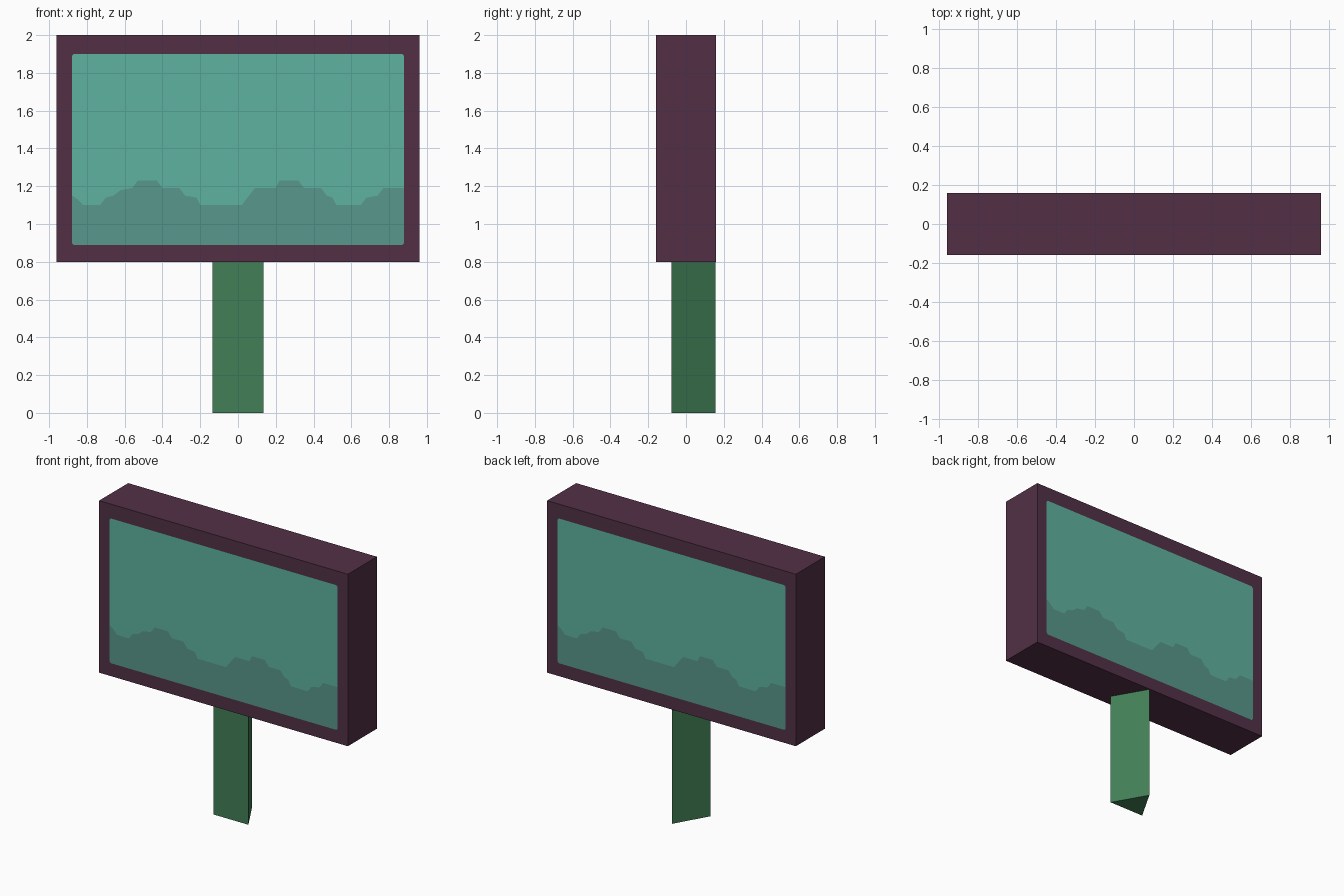
import bpy, bmesh

if "Cube" in bpy.data.objects:
    bpy.data.objects.remove(bpy.data.objects["Cube"])


def material(name, rgb):
    # convert 0-255 display values to linear
    lin = [((c / 255 + 0.055) / 1.055) ** 2.4 for c in rgb]
    m = bpy.data.materials.new(name)
    m.diffuse_color = (*lin, 1)
    m.use_nodes = True
    m.node_tree.nodes["Principled BSDF"].inputs["Base Color"].default_value = m.diffuse_color
    return m


FRAME, SKY, HILL = 0, 1, 2
panel_mats = [material("plum", (82, 48, 70)),
              material("teal", (95, 178, 160)),
              material("grey teal", (88, 151, 139))]
post_mat = material("green", (66, 127, 86))


def add_object(name, bm, mats):
    bmesh.ops.recalc_face_normals(bm, faces=bm.faces)
    mesh = bpy.data.meshes.new(name)
    bm.to_mesh(mesh)
    bm.free()
    for m in mats:
        mesh.materials.append(m)
    ob = bpy.data.objects.new(name, mesh)
    bpy.context.collection.objects.link(ob)
    return ob


# Sign panel: box whose two large faces hold an inset picture
W, D, Z0, Z1 = 0.96, 0.16, 0.80, 2.00
SW, S0, S1, C = 0.88, 0.89, 1.90, 0.01
OUTER = [(-W, Z0), (W, Z0), (W, Z1), (-W, Z1)]
INNER = [(-SW, S0 + C), (-SW + C, S0), (SW - C, S0), (SW, S0 + C),
         (SW, S1 - C), (SW - C, S1), (-SW + C, S1), (-SW, S1 - C)]
# skyline between the two picture colours, left to right
SKYLINE = [(-.88, 1.15), (-.86, 1.14), (-.82, 1.10), (-.73, 1.10), (-.70, 1.14),
           (-.66, 1.15), (-.62, 1.18), (-.56, 1.19), (-.53, 1.23), (-.43, 1.23),
           (-.40, 1.19), (-.31, 1.19), (-.28, 1.15), (-.22, 1.14), (-.20, 1.10),
           (.02, 1.10), (.05, 1.14), (.09, 1.19), (.20, 1.19), (.22, 1.23),
           (.32, 1.23), (.35, 1.19), (.44, 1.19), (.47, 1.15), (.50, 1.14),
           (.52, 1.10), (.65, 1.10), (.68, 1.14), (.74, 1.15), (.77, 1.19),
           (.88, 1.19)]

bm = bmesh.new()


def face(verts, mat=FRAME):
    bm.faces.new(verts).material_index = mat


def picture_side(s):
    """s = 1 front, s = -1 the same face turned half round to the back."""
    o, n, k = ([bm.verts.new((s * x, -s * D, z)) for x, z in pts]
               for pts in (OUTER, INNER, SKYLINE))
    ends = {1: [k[-1]], 3: [k[0]]}
    for i in range(4):
        face([o[i], n[2 * i + 1], n[2 * i]])
        face([o[i], o[(i + 1) % 4], n[(2 * i + 2) % 8], *ends.get(i, []), n[2 * i + 1]])
    face(n[:4] + k[::-1], HILL)
    face(k + n[4:], SKY)
    return o


front, back = picture_side(1), picture_side(-1)
match = [1, 0, 3, 2]
for i in range(4):
    j = (i + 1) % 4
    face([front[i], front[j], back[match[j]], back[match[i]]])
add_object("sign_panel", bm, panel_mats)

# Post: three-sided prism with its flat side to the front
R, H = 0.156, 0.80
bm = bmesh.new()
tri = [(-0.135, -R / 2), (0.135, -R / 2), (0, R)]
base = bm.faces.new([bm.verts.new((x, y, 0)) for x, y in tri])
top = bmesh.ops.extrude_face_region(bm, geom=[base], use_keep_orig=True)["geom"]
bmesh.ops.translate(bm, vec=(0, 0, H),
                    verts=[v for v in top if isinstance(v, bmesh.types.BMVert)])
add_object("post", bm, [post_mat])
